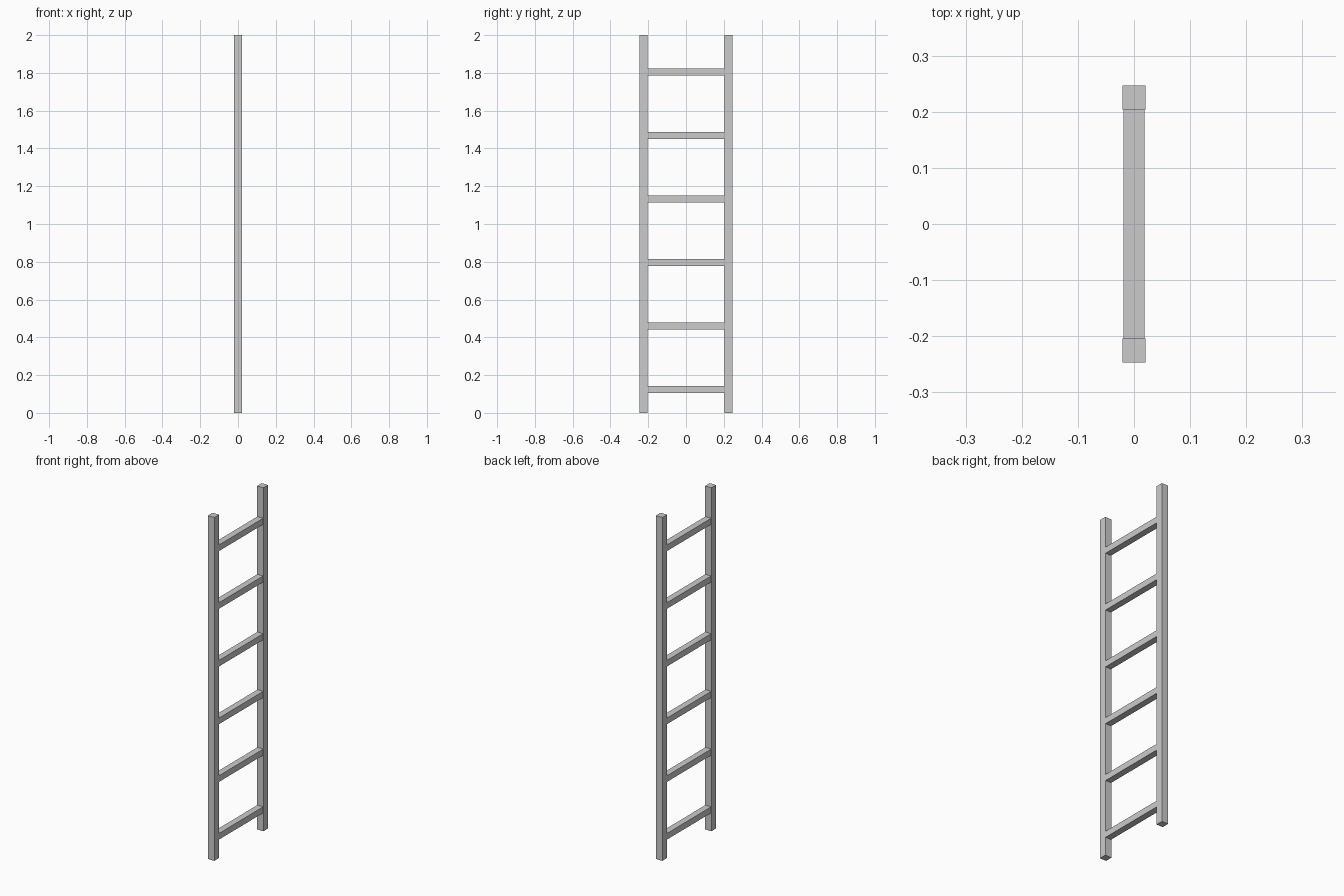
import bpy

if "Cube" in bpy.data.objects:
    bpy.data.objects.remove(bpy.data.objects["Cube"], do_unlink=True)

# Single grey finish
grey = bpy.data.materials.new("plain_grey")
grey.use_nodes = True
colour = (0.6, 0.6, 0.6, 1)
grey.diffuse_color = colour
grey.node_tree.nodes["Principled BSDF"].inputs["Base Color"].default_value = colour

HEIGHT = 2.0
HALF_SPAN = 0.247      # centre to outer face of a rail
RAIL_X, RAIL_Y = 0.041, 0.0425
RUNG_X, RUNG_Z = 0.0375, 0.036
RUNG_COUNT, FIRST_RUNG, RUNG_STEP = 6, 0.124, 0.336


def box(name, location, size):
    bpy.ops.mesh.primitive_cube_add(size=1, location=location)
    obj = bpy.context.object
    obj.name = name
    obj.scale = size
    bpy.ops.object.transform_apply(location=False, rotation=False, scale=True)
    obj.data.materials.append(grey)
    return obj


# Two upright rails
rail_y = HALF_SPAN - RAIL_Y / 2
for name, side in (("front_rail", -1), ("back_rail", 1)):
    box(name, (0, side * rail_y, HEIGHT / 2), (RAIL_X, RAIL_Y, HEIGHT))

# Evenly spaced rungs, meeting the inner faces of the rails
rung_length = 2 * (HALF_SPAN - RAIL_Y)
for i in range(RUNG_COUNT):
    z = FIRST_RUNG + i * RUNG_STEP
    box(f"rung_{i + 1}", (0, 0, z), (RUNG_X, rung_length, RUNG_Z))
